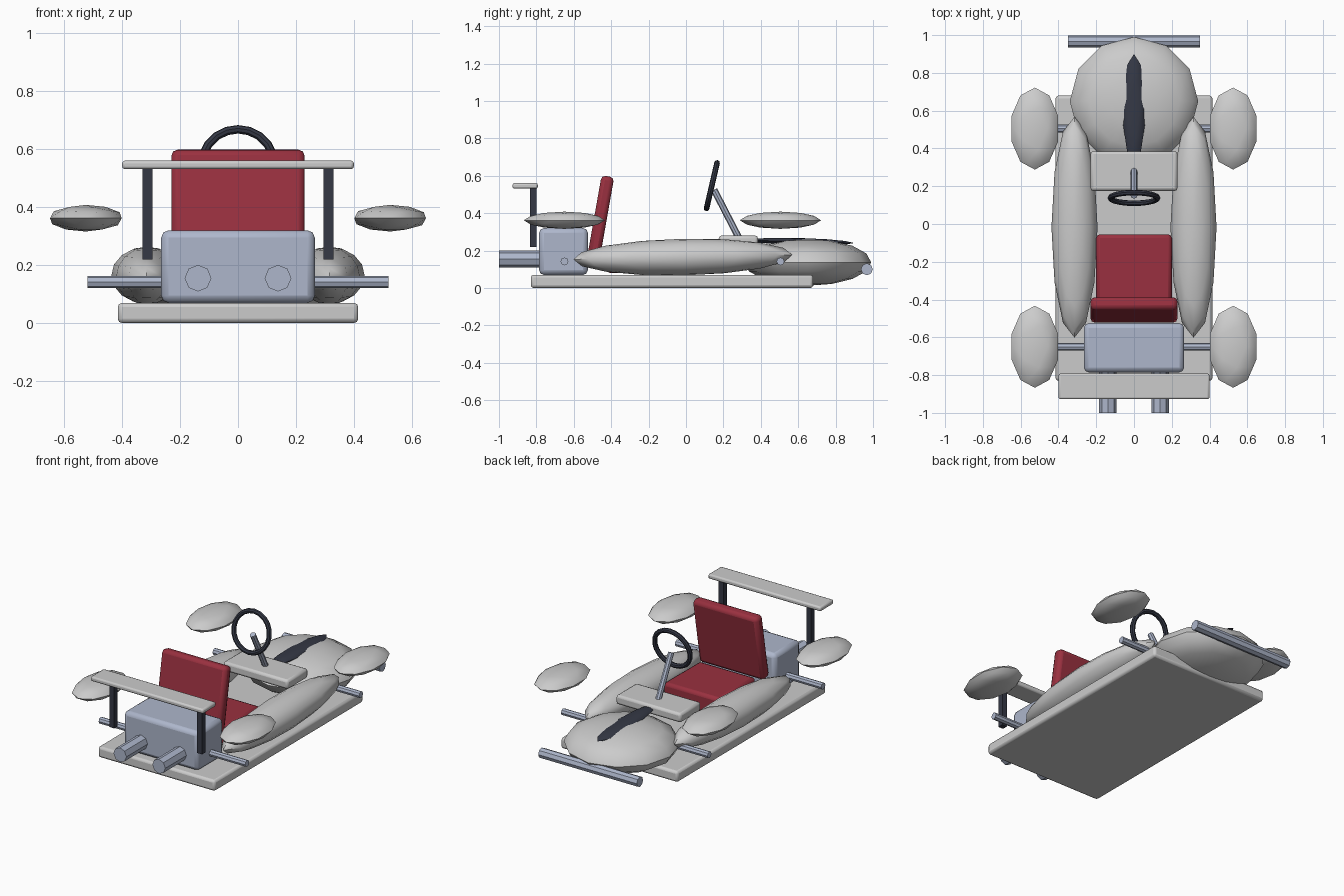
import bpy, math
from mathutils import Vector

if "Cube" in bpy.data.objects:
    bpy.data.objects.remove(bpy.data.objects["Cube"])


def material(name, rgb):
    m = bpy.data.materials.new(name)
    m.diffuse_color = (*rgb, 1)
    m.use_nodes = True
    m.node_tree.nodes["Principled BSDF"].inputs["Base Color"].default_value = m.diffuse_color
    return m


RED = material("red_upholstery", (0.32, 0.03, 0.05))
METAL = material("blue_metal", (0.42, 0.47, 0.60))
DARK = material("dark_trim", (0.035, 0.04, 0.06))


def finish(name, mat=None, smooth=True):
    o = bpy.context.object
    o.name = name
    if mat:
        o.data.materials.append(mat)
    if smooth:
        bpy.ops.object.shade_smooth_by_angle(angle=math.radians(40))
    return o


def box(name, loc, size, mat=None, bevel=0.0, tilt=0.0):
    bpy.ops.mesh.primitive_cube_add(size=1, location=loc)
    o = bpy.context.object
    o.scale = size
    bpy.ops.object.transform_apply(location=False, rotation=False, scale=True)
    o.rotation_euler.x = math.radians(tilt)
    if bevel:
        b = o.modifiers.new("bevel", 'BEVEL')
        b.width = bevel
        b.segments = 2
    return finish(name, mat)


def rod(name, a, b, r, mat=None, sides=8):
    a, b = Vector(a), Vector(b)
    d = b - a
    bpy.ops.mesh.primitive_cylinder_add(vertices=sides, radius=r, depth=d.length,
                                        location=(a + b) / 2)
    bpy.context.object.rotation_euler = d.to_track_quat('Z', 'Y').to_euler()
    return finish(name, mat)


def blob(name, loc, radii, mat=None, tilt=0.0, uv=False):
    if uv:
        bpy.ops.mesh.primitive_uv_sphere_add(segments=12, ring_count=8, radius=1, location=loc)
    else:
        bpy.ops.mesh.primitive_ico_sphere_add(subdivisions=2, radius=1, location=loc)
    o = bpy.context.object
    o.scale = radii
    bpy.ops.object.transform_apply(location=False, rotation=False, scale=True)
    o.rotation_euler.x = math.radians(tilt)
    return finish(name, mat)


# Body: floor, nose and its stripe, dashboard
box("floor_pan", (0, -0.075, 0.035), (0.83, 1.51, 0.07), bevel=0.015)
blob("nose", (0, 0.65, 0.137), (0.34, 0.34, 0.125), uv=True)
blob("nose_stripe", (0, 0.61, 0.248), (0.06, 0.29, 0.019), DARK, tilt=-1.5)
box("dashboard", (0, 0.28, 0.25), (0.46, 0.21, 0.06), bevel=0.015)

# Seat
box("seat_cushion", (0, -0.24, 0.14), (0.40, 0.37, 0.12), RED, 0.02)
box("seat_back", (0, -0.455, 0.385), (0.46, 0.068, 0.43), RED, 0.022, tilt=-10)

# Engine and bumper
box("engine", (0, -0.655, 0.195), (0.53, 0.26, 0.25), METAL, 0.025)
rod("front_bumper", (-0.35, 0.967, 0.10), (0.35, 0.967, 0.10), 0.032, METAL)

# Axles
for name, y in (("front_axle", 0.505), ("rear_axle", -0.65)):
    rod(name, (-0.52, y, 0.142), (0.52, y, 0.142), 0.021, METAL)

# Steering
rod("steering_column", (0, 0.292, 0.25), (0, 0.15, 0.525), 0.018, METAL)
bpy.ops.mesh.primitive_torus_add(major_radius=0.125, minor_radius=0.015, major_segments=20,
                                 minor_segments=8, location=(0, 0.138, 0.547),
                                 rotation=(math.radians(77), 0, 0))
finish("steering_wheel", DARK)

# Rear wing blade
box("wing_blade", (0, -0.86, 0.546), (0.80, 0.135, 0.03), bevel=0.01)

# Mirrored parts
for side, s in (("left", -1), ("right", 1)):
    blob(side + "_side_pod", (s * 0.315, -0.017, 0.165), (0.122, 0.585, 0.098), tilt=1.2, uv=True)
    rod(side + "_exhaust", (s * 0.138, -1.0, 0.155), (s * 0.138, -0.72, 0.155), 0.046, METAL)
    box(side + "_wing_post", (s * 0.312, -0.817, 0.38), (0.035, 0.035, 0.32), DARK)
    for end, y in (("front", 0.505), ("rear", -0.65)):
        blob(f"{end}_{side}_fender", (s * 0.525, y, 0.362), (0.13, 0.217, 0.046))
